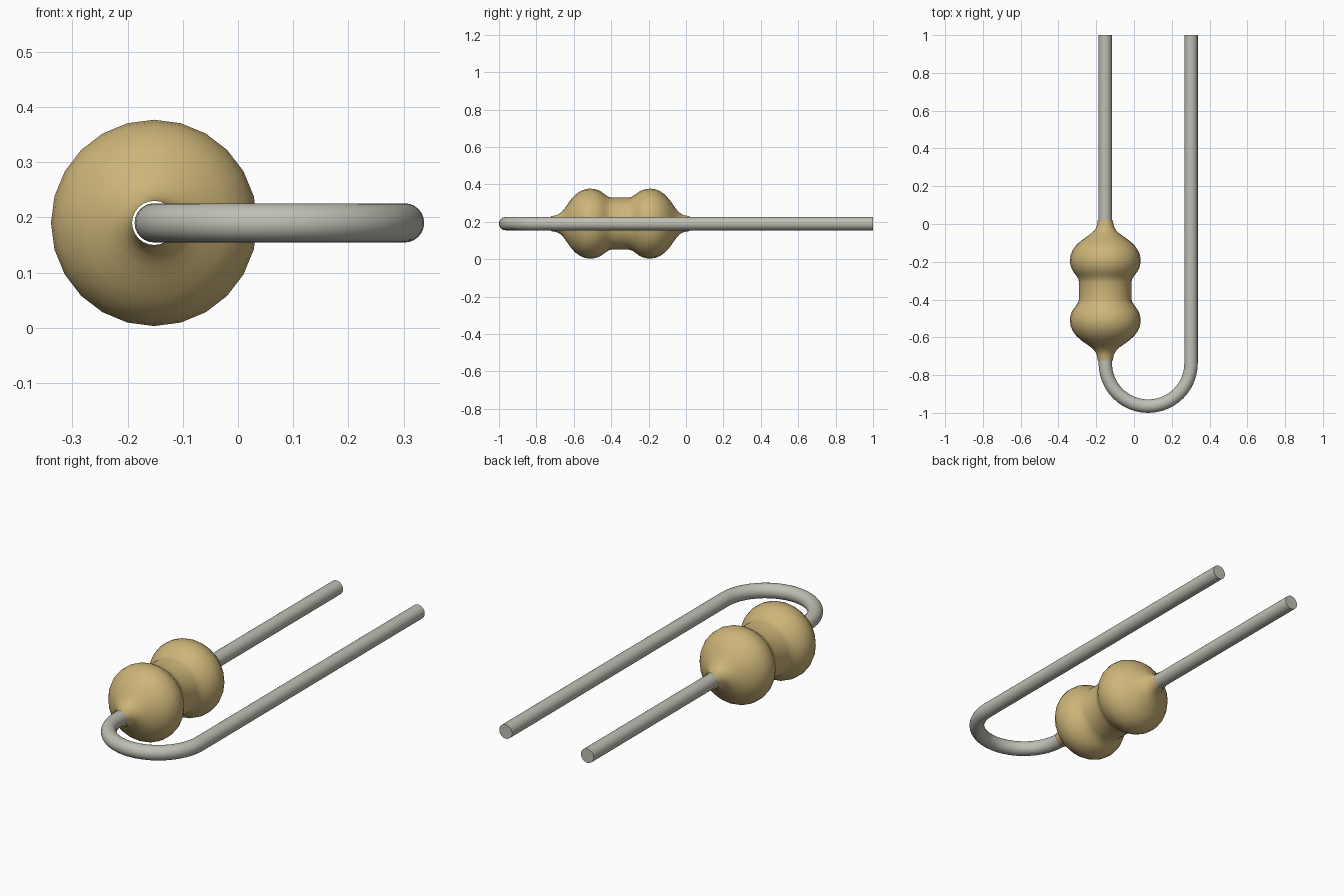
import bpy, bmesh, math
from mathutils import Vector

if "Cube" in bpy.data.objects:
    bpy.data.objects.remove(bpy.data.objects["Cube"])

AXIS_Z = 0.19
LEFT_X, RIGHT_X = 0.302, -0.152
WIRE_R = 0.0355


def material(name, rgb):
    m = bpy.data.materials.new(name)
    m.use_nodes = True
    m.diffuse_color = (*rgb, 1)
    m.node_tree.nodes["Principled BSDF"].inputs["Base Color"].default_value = (*rgb, 1)
    return m


def sweep(name, rings, mat, sides, capped):
    """Skin circles given as (centre, direction, radius)."""
    bm = bmesh.new()
    loops = []
    for centre, direction, radius in rings:
        up = Vector((0, 0, 1))
        side = Vector(direction).normalized().cross(up)
        loops.append([bm.verts.new(Vector(centre) + radius * (
            math.cos(a) * up + math.sin(a) * side))
            for a in (2 * math.pi * i / sides for i in range(sides))])
    for a, b in zip(loops, loops[1:]):
        for i in range(sides):
            j = (i + 1) % sides
            bm.faces.new((a[i], a[j], b[j], b[i]))
    if capped:
        bm.faces.new(loops[0])
        bm.faces.new(loops[-1])
    bmesh.ops.recalc_face_normals(bm, faces=bm.faces)
    me = bpy.data.meshes.new(name)
    bm.to_mesh(me)
    bm.free()
    ob = bpy.data.objects.new(name, me)
    bpy.context.collection.objects.link(ob)
    me.materials.append(mat)
    bpy.ops.object.select_all(action='DESELECT')
    ob.select_set(True)
    bpy.context.view_layer.objects.active = ob
    bpy.ops.object.shade_smooth_by_angle(angle=math.radians(40))
    return ob


tan = material("tan ceramic", (0.61, 0.46, 0.19))
metal = material("grey metal", (0.52, 0.52, 0.46))

# Bent wire: straight lead, half-circle bend, straight lead
bend_r = (LEFT_X - RIGHT_X) / 2
mid_x = (LEFT_X + RIGHT_X) / 2
bend_y = -1 + WIRE_R + bend_r
path = [((RIGHT_X, 1, AXIS_Z), (0, -1, 0), WIRE_R)]
STEPS = 24
for i in range(STEPS + 1):
    a = math.pi * (1 + i / STEPS)
    path.append(((mid_x + bend_r * math.cos(a), bend_y + bend_r * math.sin(a), AXIS_Z),
                 (-math.sin(a), math.cos(a), 0), WIRE_R))
path.append(((LEFT_X, 1, AXIS_Z), (0, 1, 0), WIRE_R))
sweep("wire_lead", path, metal, 24, True)

# Body: half profile (distance from middle, radius), mirrored along y, open ends
half = [(0.045, 0.139), (0.062, 0.143), (0.08, 0.155), (0.10, 0.17), (0.12, 0.18),
        (0.143, 0.186), (0.165, 0.187), (0.19, 0.183), (0.215, 0.172),
        (0.24, 0.154), (0.262, 0.130), (0.282, 0.102), (0.30, 0.077),
        (0.315, 0.060), (0.33, 0.050), (0.345, 0.044), (0.37, 0.040)]
profile = [(-d, r) for d, r in reversed(half)] + half
sweep("resistor_body", [((RIGHT_X, -0.352 + d, AXIS_Z), (0, 1, 0), r) for d, r in profile],
      tan, 24, False)
